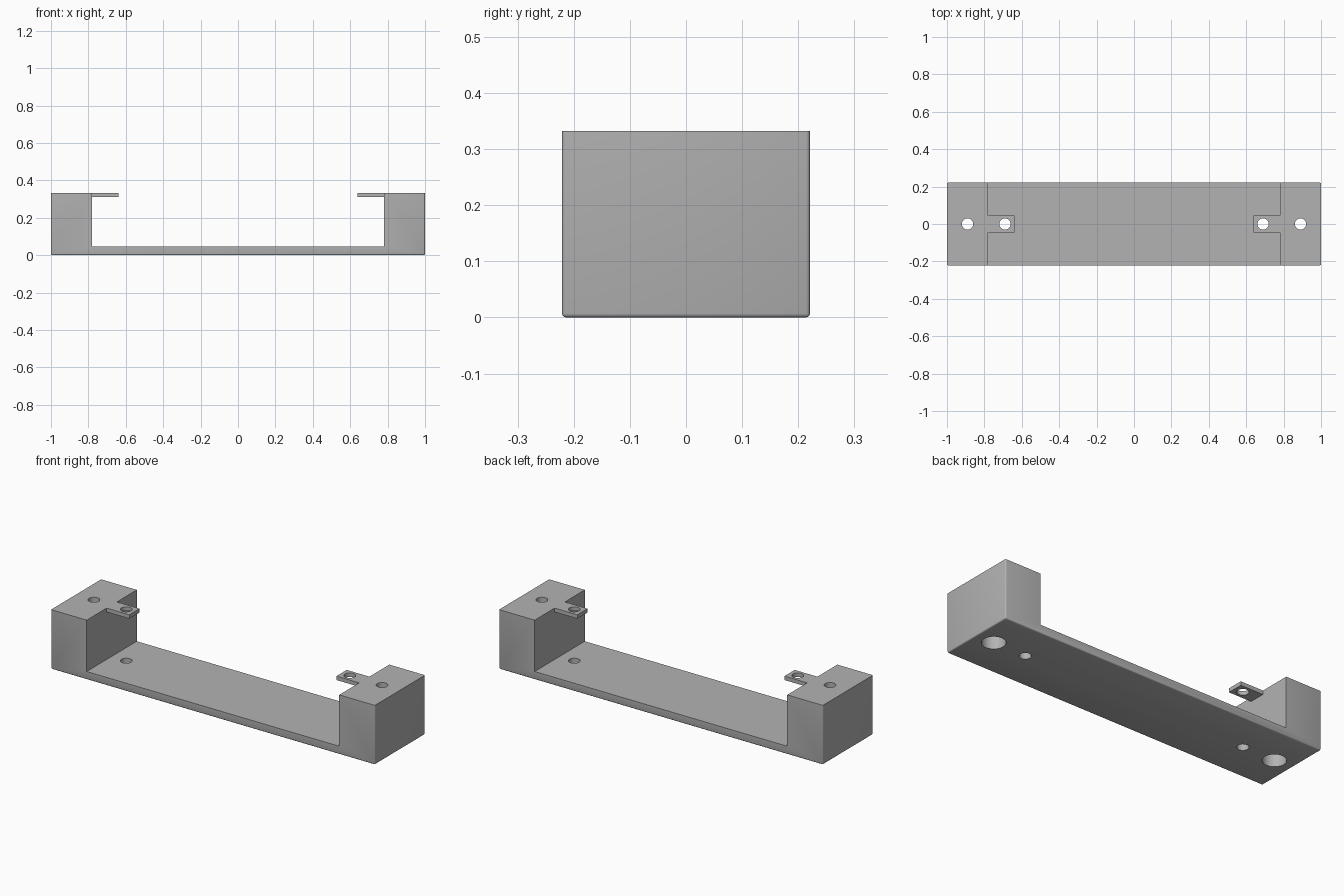
import bpy
import bmesh
from mathutils import Matrix

if "Cube" in bpy.data.objects:
    bpy.data.objects.remove(bpy.data.objects["Cube"])

HALF_Y, TOP, FLOOR, INNER = 0.221, 0.332, 0.045, 0.78
TAB_END, TAB_HALF, TAB_BASE = 0.64, 0.045, 0.31
TAB_HOLE, POST_HOLE, RADIUS, BORE = 0.69, 0.89, 0.03, 0.06

grey = bpy.data.materials.new("grey")
grey.use_nodes = True
grey.diffuse_color = (0.45, 0.45, 0.45, 1)
grey.node_tree.nodes["Principled BSDF"].inputs["Base Color"].default_value = grey.diffuse_color


def finish(name, bm):
    mesh = bpy.data.meshes.new(name)
    bmesh.ops.recalc_face_normals(bm, faces=bm.faces)
    bm.to_mesh(mesh)
    bm.free()
    mesh.materials.append(grey)
    ob = bpy.data.objects.new(name, mesh)
    bpy.context.collection.objects.link(ob)
    return ob


def box(name, low, high):
    bm = bmesh.new()
    bmesh.ops.create_cube(bm, size=1)
    for v in bm.verts:
        v.co = [h if c > 0 else l for c, l, h in zip(v.co, low, high)]
    return finish(name, bm)


def cylinder(name, x, radius, low, high):
    bm = bmesh.new()
    bmesh.ops.create_cone(bm, cap_ends=True, segments=32, radius1=radius, radius2=radius,
                          depth=high - low, matrix=Matrix.Translation((x, 0, (low + high) / 2)))
    return finish(name, bm)


# U-shaped body: floor plate with a post at each end
profile = [(-1, 0), (1, 0), (1, TOP), (INNER, TOP), (INNER, FLOOR),
           (-INNER, FLOOR), (-INNER, TOP), (-1, TOP)]
bm = bmesh.new()
face = bm.faces.new([bm.verts.new((x, -HALF_Y, z)) for x, z in profile])
ext = bmesh.ops.extrude_face_region(bm, geom=[face])
bmesh.ops.translate(bm, vec=(0, 2 * HALF_Y, 0),
                    verts=[g for g in ext["geom"] if isinstance(g, bmesh.types.BMVert)])

# Slightly rounded bottom rim and outer corners
rim = [e for e in bm.edges
       if all(v.co.z < 0.001 for v in e.verts) or all(abs(v.co.x) > 0.99 for v in e.verts)
       and abs(e.verts[0].co.z - e.verts[1].co.z) > 0.1]
bmesh.ops.bevel(bm, geom=rim, offset=0.007, segments=3, profile=0.5, affect='EDGES')
body = finish("bracket_body", bm)


def combine(tool, operation):
    mod = body.modifiers.new(tool.name, 'BOOLEAN')
    mod.operation = operation
    mod.solver = 'EXACT'
    mod.object = tool
    bpy.context.view_layer.objects.active = body
    bpy.ops.object.modifier_apply(modifier=mod.name)
    bpy.data.objects.remove(tool)


# Tabs, screw holes and wide bores from below, one set per side
for side in (-1, 1):
    xs = sorted((side * TAB_END, side * (INNER + 0.05)))
    combine(box("tab", (xs[0], -TAB_HALF, TAB_BASE), (xs[1], TAB_HALF, TOP)), 'UNION')
    combine(cylinder("tab_hole", side * TAB_HOLE, RADIUS, -0.1, 0.5), 'DIFFERENCE')
    combine(cylinder("post_hole", side * POST_HOLE, RADIUS, -0.1, 0.5), 'DIFFERENCE')
    combine(cylinder("post_bore", side * POST_HOLE, BORE, -0.1, 0.25), 'DIFFERENCE')

bpy.ops.object.select_all(action='DESELECT')
body.select_set(True)
bpy.context.view_layer.objects.active = body
bpy.ops.object.shade_smooth_by_angle(angle=0.6)
